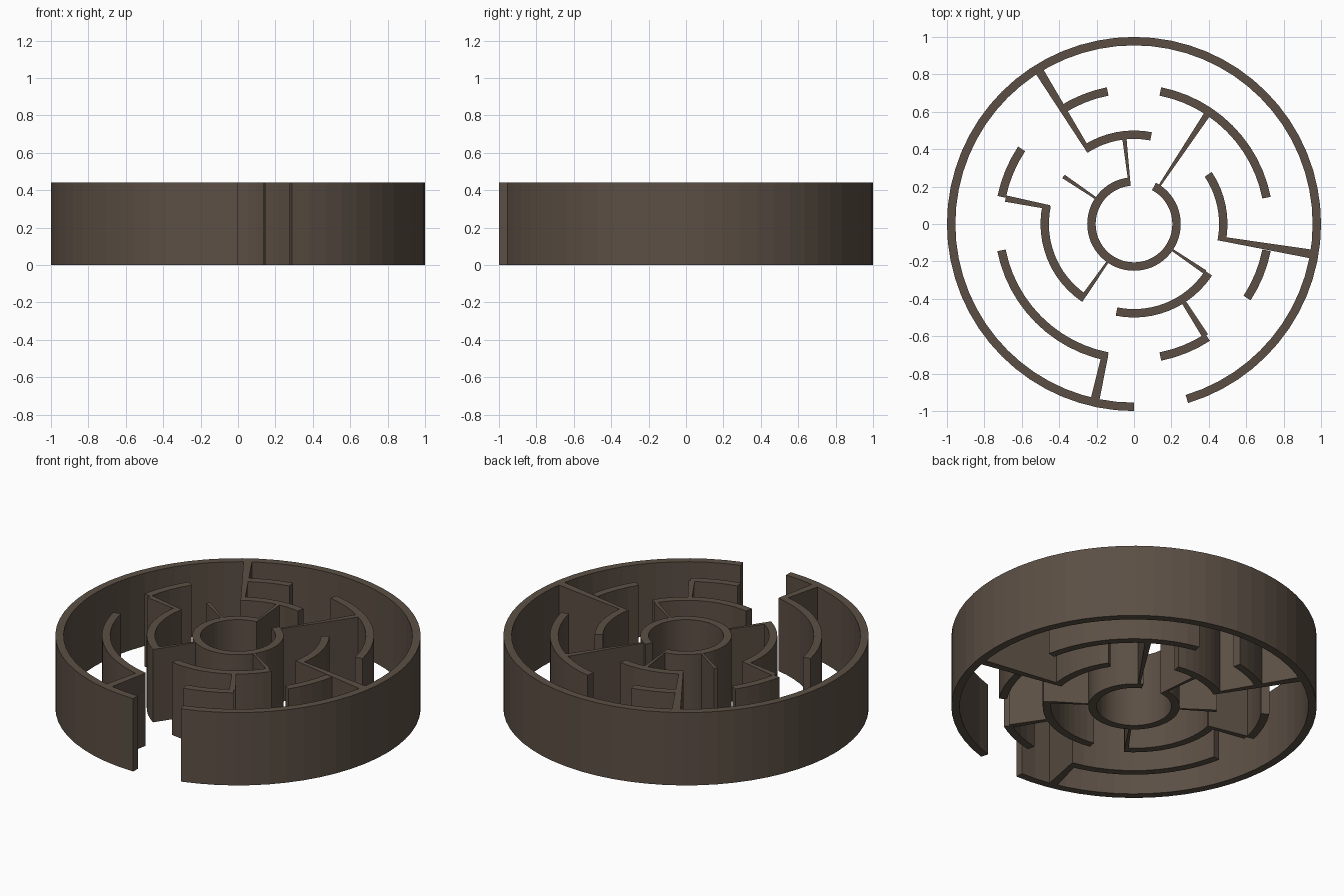
import bpy, bmesh, math

if "Cube" in bpy.data.objects:
    bpy.data.objects.remove(bpy.data.objects["Cube"])

HEIGHT = 0.44
STONE = bpy.data.materials.new("brown stone")
STONE.diffuse_color = (0.105, 0.078, 0.058, 1)
STONE.use_nodes = True
STONE.node_tree.nodes["Principled BSDF"].inputs["Base Color"].default_value = STONE.diffuse_color


def sector(name, r_in, r_out, a0, a1, step=5.625):
    """Upright wall between two radii, swept from angle a0 to a1 (degrees)."""
    n = max(1, round((a1 - a0) / step))
    bm = bmesh.new()
    rows = []
    for i in range(n + 1):
        a = math.radians(a0 + (a1 - a0) * i / n)
        c, s = math.cos(a), math.sin(a)
        rows.append([bm.verts.new((r * c, r * s, z)) for r, z in
                     ((r_in, 0), (r_out, 0), (r_out, HEIGHT), (r_in, HEIGHT))])
    for p, q in zip(rows, rows[1:]):
        for k in range(4):
            j = (k + 1) % 4
            bm.faces.new((p[k], p[j], q[j], q[k]))
    bm.faces.new(rows[0])
    bm.faces.new(rows[-1][::-1])
    bmesh.ops.recalc_face_normals(bm, faces=bm.faces)
    mesh = bpy.data.meshes.new(name)
    bm.to_mesh(mesh)
    bm.free()
    mesh.materials.append(STONE)
    bpy.context.collection.objects.link(bpy.data.objects.new(name, mesh))


# Curved walls: each ring has an inner and outer radius and a list of arcs
rings = {
    "outer_ring": (0.955, 1.0, [(-73.2, 270)]),
    "third_ring": (0.70, 0.745, [(11.25, 78.75), (101.25, 122.6), (146.25, 168.4),
                                 (191.25, 258.75), (281.25, 303), (326.8, 348.75)]),
    "second_ring": (0.455, 0.5, [(-11, 33.75), (79, 123.2), (168, 236.4),
                                 (258.75, 326.6)]),
    "hub_ring": (0.205, 0.25, [(95, 422)]),
}
for name, (r_in, r_out, arcs) in rings.items():
    for a0, a1 in arcs:
        sector(name, r_in, r_out, a0, a1)

# Radial walls: wedges of constant angular width (inner radius, outer radius, start angle)
for r_in, r_out, a in [(0.22, 0.47, 95), (0.22, 0.455, 144.6), (0.22, 0.71, 54.9),
                       (0.46, 0.97, 120.4), (0.46, 0.97, -11), (0.46, 0.70, 167.4),
                       (0.22, 0.46, 233.7), (0.22, 0.46, -35.5), (0.47, 0.71, -58.9),
                       (0.71, 0.97, 256.1)]:
    sector("radial_wall", r_in, r_out, a, a + 2.8)
